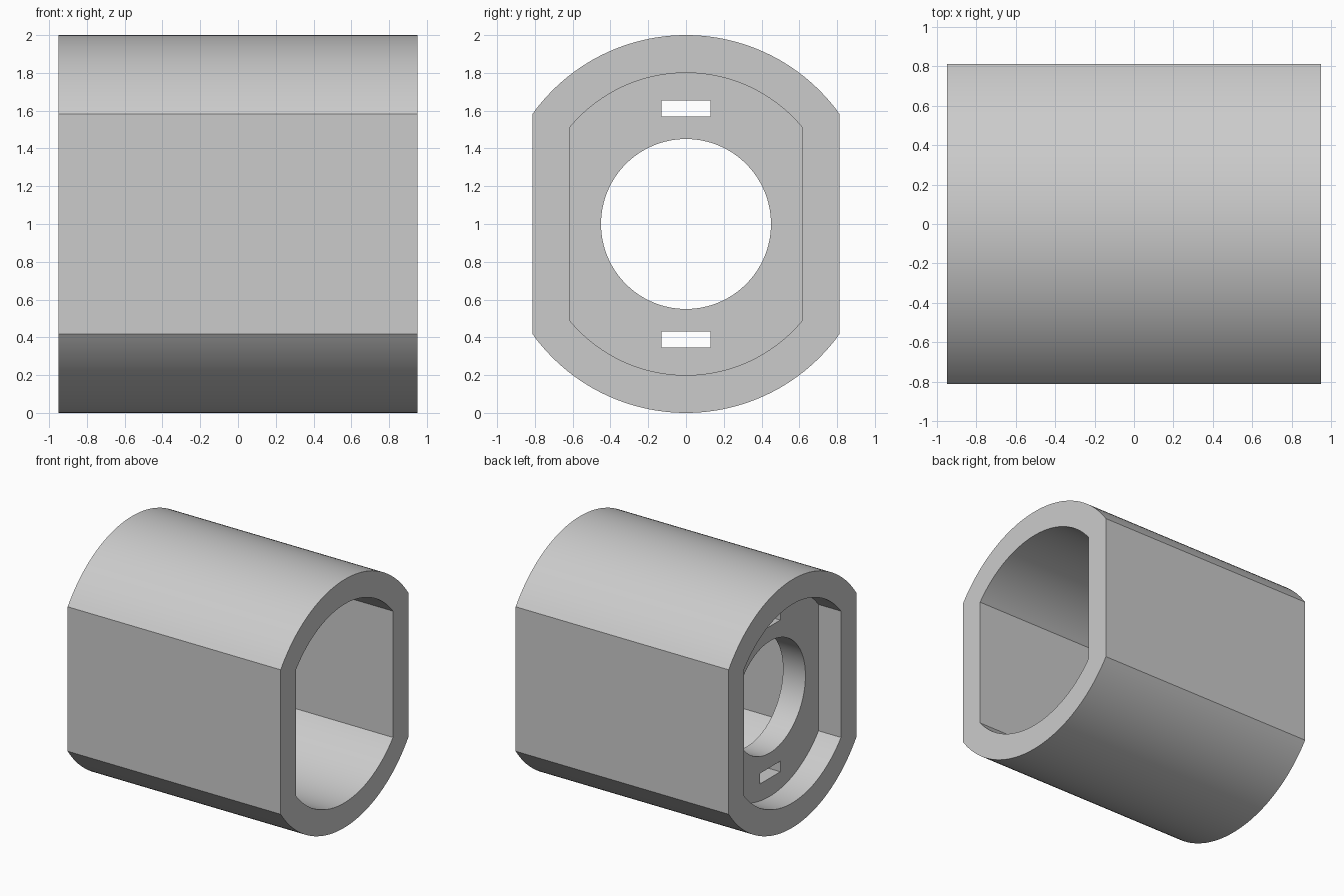
import bpy, bmesh, math

cube = bpy.data.objects.get("Cube")
if cube:
    bpy.data.objects.remove(cube, do_unlink=True)

HALF = 0.95      # half length along x
MID = 1.0        # height of the axis
RECESS = 0.2     # depth of the shallow end
PLATE = 0.2      # thickness of the inner wall

grey = bpy.data.materials.new("light grey")
grey.use_nodes = True
colour = (0.6, 0.6, 0.6, 1)
grey.diffuse_color = colour
grey.node_tree.nodes["Principled BSDF"].inputs["Base Color"].default_value = colour


def flat_sided_circle(radius, flat, steps=48):
    """Circle cut by two upright flats at y = +-flat."""
    half = math.asin(flat / radius)
    points = []
    for turn in (0, math.pi):
        for i in range(steps + 1):
            a = turn - half + 2 * half * i / steps
            points.append((radius * math.sin(a), MID + radius * math.cos(a)))
    return points


def circle(radius, steps=96):
    return [(radius * math.sin(math.tau * i / steps),
             MID + radius * math.cos(math.tau * i / steps)) for i in range(steps)]


def rectangle(half_width, low, high):
    return [(-half_width, low), (-half_width, high), (half_width, high), (half_width, low)]


def extrude(name, profile, x0, x1):
    """Prism along x from a (y, z) profile."""
    bm = bmesh.new()
    face = bm.faces.new([bm.verts.new((x0, y, z)) for y, z in profile])
    grown = bmesh.ops.extrude_face_region(bm, geom=[face], use_keep_orig=True)
    moved = [v for v in grown["geom"] if isinstance(v, bmesh.types.BMVert)]
    bmesh.ops.translate(bm, verts=moved, vec=(x1 - x0, 0, 0))
    bmesh.ops.recalc_face_normals(bm, faces=bm.faces)
    mesh = bpy.data.meshes.new(name)
    bm.to_mesh(mesh)
    bm.free()
    mesh.materials.append(grey)
    obj = bpy.data.objects.new(name, mesh)
    bpy.context.collection.objects.link(obj)
    return obj


# Outer body
body = extrude("sleeve_body", flat_sided_circle(1.0, 0.813), -HALF, HALF)

# Shallow recess, deep cavity, round bore and two slots
inner = flat_sided_circle(0.8, 0.617)
wall = -HALF + RECESS
cutters = [
    extrude("recess_cutter", inner, -HALF - 0.1, wall),
    extrude("cavity_cutter", inner, wall + PLATE, HALF + 0.1),
    extrude("bore_cutter", circle(0.45), wall - 0.1, wall + PLATE + 0.1),
    extrude("upper_slot_cutter", rectangle(0.13, 1.57, 1.655), wall - 0.1, wall + PLATE + 0.1),
    extrude("lower_slot_cutter", rectangle(0.13, 0.347, 0.432), wall - 0.1, wall + PLATE + 0.1),
]

bpy.ops.object.select_all(action="DESELECT")
body.select_set(True)
bpy.context.view_layer.objects.active = body
for cutter in cutters:
    cutter.hide_render = True
    cut = body.modifiers.new(cutter.name, "BOOLEAN")
    cut.operation = "DIFFERENCE"
    cut.solver = "EXACT"
    cut.object = cutter
    bpy.ops.object.modifier_apply(modifier=cut.name)
    bpy.data.objects.remove(cutter, do_unlink=True)

# Smooth curves, crisp corners
bpy.ops.object.shade_smooth_by_angle(angle=math.radians(30))
